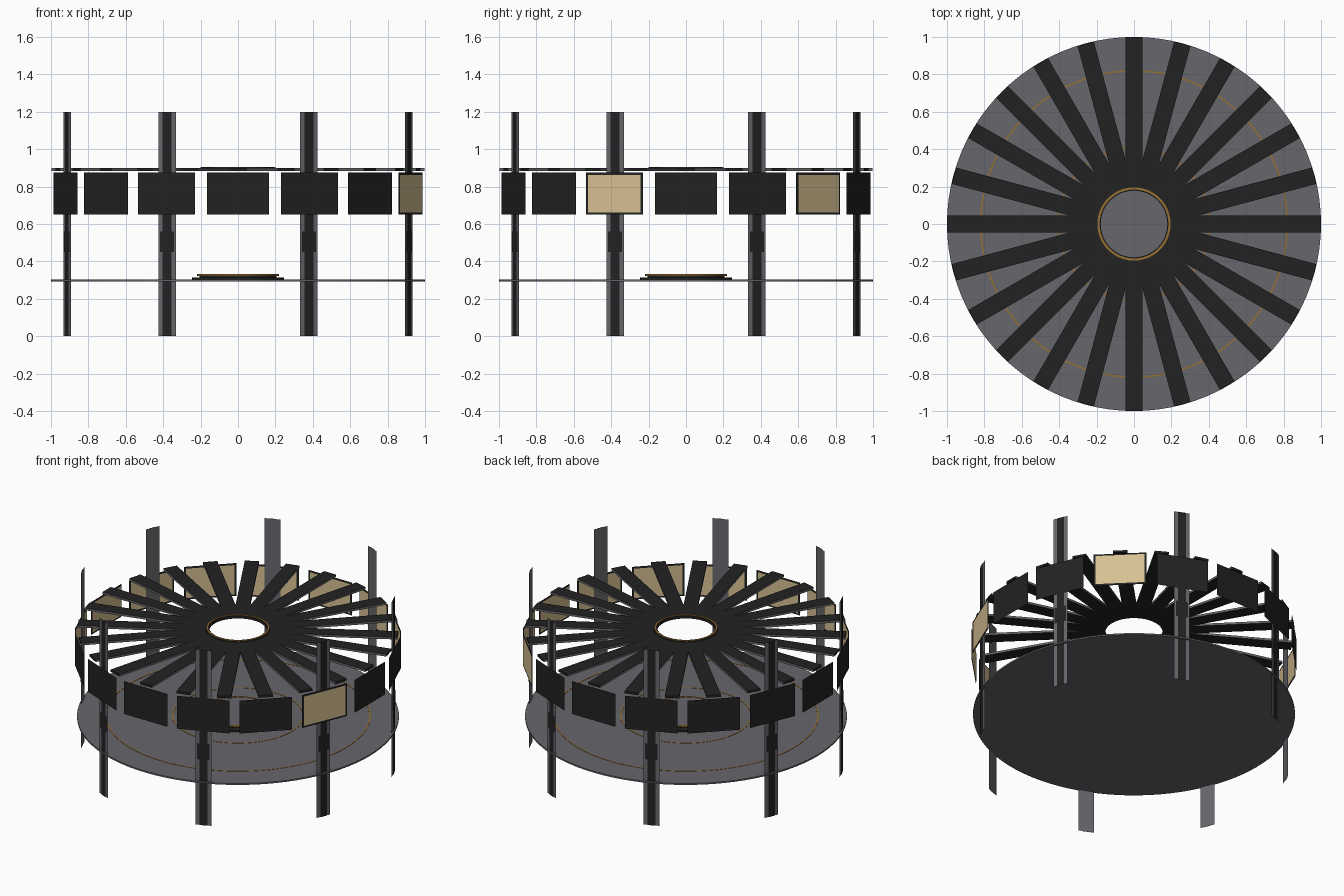
import bpy
import bmesh
from math import radians, pi
from mathutils import Matrix, Vector

if "Cube" in bpy.data.objects:
    bpy.data.objects.remove(bpy.data.objects["Cube"], do_unlink=True)


def material(name, r, g, b):
    m = bpy.data.materials.new(name)
    m.use_nodes = True
    m.diffuse_color = (r, g, b, 1)
    m.node_tree.nodes["Principled BSDF"].inputs["Base Color"].default_value = (r, g, b, 1)
    return m


GREY = material("steel grey", 0.135, 0.133, 0.15)
DARK = material("charcoal", 0.016, 0.016, 0.016)
GOLD = material("brass", 0.30, 0.16, 0.03)
TAN = material("warm screen", 0.68, 0.53, 0.29)


def finish(name, bm, *mats):
    mesh = bpy.data.meshes.new(name)
    bm.to_mesh(mesh)
    bm.free()
    for m in mats:
        mesh.materials.append(m)
    ob = bpy.data.objects.new(name, mesh)
    bpy.context.collection.objects.link(ob)
    return ob


def disc(name, radius, z0, z1, mat):
    bm = bmesh.new()
    bmesh.ops.create_cone(bm, cap_ends=True, segments=96, radius1=radius, radius2=radius,
                          depth=z1 - z0, matrix=Matrix.Translation((0, 0, (z0 + z1) / 2)))
    return finish(name, bm, mat)


def ring(name, inner, outer, z0, z1, mat):
    # rectangular section spun around the vertical axis
    bm = bmesh.new()
    pts = [(inner, z0), (outer, z0), (outer, z1), (inner, z1)]
    vs = [bm.verts.new((r, 0, z)) for r, z in pts]
    edges = [bm.edges.new((vs[i], vs[(i + 1) % 4])) for i in range(4)]
    bmesh.ops.spin(bm, geom=vs + edges, cent=(0, 0, 0), axis=(0, 0, 1),
                   angle=2 * pi, steps=96, use_merge=True)
    bmesh.ops.remove_doubles(bm, verts=bm.verts, dist=0.0001)
    bmesh.ops.recalc_face_normals(bm, faces=bm.faces)
    return finish(name, bm, mat)


def sheet(name, radius, width, z0, z1, degrees, mat, inward=False):
    # thin upright sheet facing away from (or towards) the centre
    bm = bmesh.new()
    h = width / 2
    pts = [(radius, -h, z0), (radius, h, z0), (radius, h, z1), (radius, -h, z1)]
    bm.faces.new([bm.verts.new(p) for p in (reversed(pts) if inward else pts)])
    bm.transform(Matrix.Rotation(radians(degrees), 4, 'Z'))
    return finish(name, bm, mat)


# Floor with inlaid rings
disc("floor", 1.0, 0.292, 0.302, GREY)
ring("floor_outer_inlay", 0.815, 0.823, 0.300, 0.304, GOLD)
ring("floor_inner_inlay", 0.402, 0.410, 0.300, 0.304, GOLD)

# Stepped central plinth
disc("plinth_base", 0.245, 0.302, 0.314, DARK)
disc("plinth_step", 0.205, 0.314, 0.322, DARK)
disc("plinth_top", 0.218, 0.322, 0.330, GREY)
ring("plinth_trim", 0.208, 0.220, 0.323, 0.332, GOLD)

# Radial roof beams with grey flanks
for i in range(24):
    turn = Matrix.Rotation(radians(i * 15), 4, 'Z')
    bm = bmesh.new()
    bmesh.ops.create_cube(bm, size=1, matrix=Matrix.Translation((0.597, 0, 0.8915))
                          @ Matrix.Diagonal((0.8, 0.09, 0.015, 1)))
    for f in bm.faces:
        f.normal_update()
        f.material_index = 1 if abs(f.normal.dot(Vector((0, 1, 0)))) > 0.5 else 0
    bm.transform(turn)
    finish(f"roof_beam_{i + 1}", bm, DARK, GREY)

# Roof opening collar
ring("roof_collar", 0.178, 0.202, 0.884, 0.902, DARK)
ring("roof_collar_trim", 0.184, 0.196, 0.900, 0.906, GOLD)

# Sixteen screens around the rim, two of them lit on both sides
for i in range(16):
    a = i * 22.5
    sheet(f"screen_back_{i + 1}", 0.999, 0.332, 0.65, 0.875, a, DARK)
    sheet(f"screen_face_{i + 1}", 0.996, 0.306, 0.662, 0.863, a, TAN, True)
    if i in (2, 15):
        sheet(f"screen_outer_face_{i + 1}", 1.002, 0.306, 0.662, 0.863, a, TAN)

# Eight flat posts with a dark strip and a joint plate outside
for i in range(8):
    a = 22.5 + i * 45
    sheet(f"post_{i + 1}", 0.988, 0.1, 0, 1.2, a, GREY)
    sheet(f"post_strip_{i + 1}", 0.991, 0.05, 0, 1.2, a, DARK)
    sheet(f"post_joint_{i + 1}", 0.992, 0.08, 0.45, 0.56, a, DARK)
